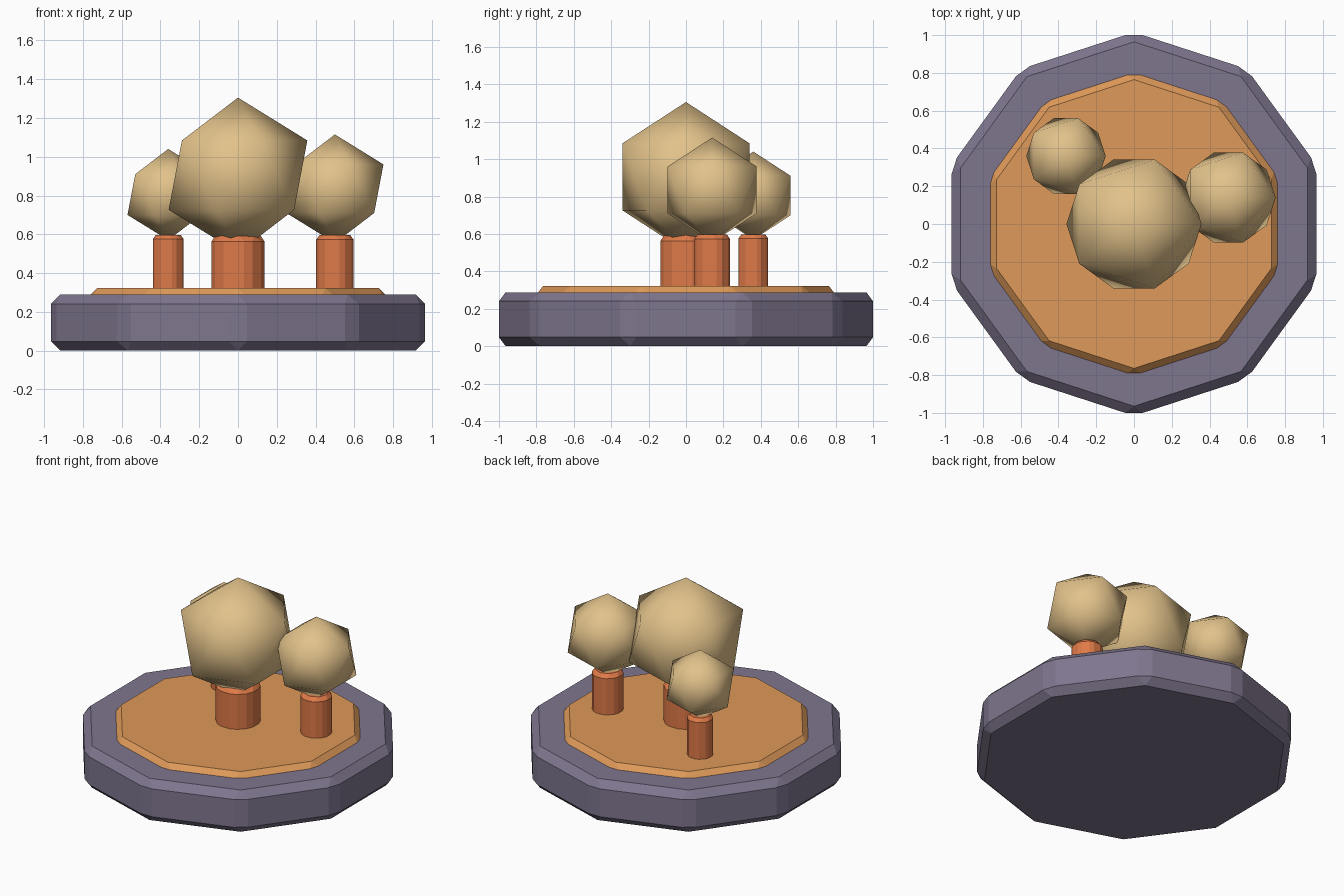
import bpy

cube = bpy.data.objects.get("Cube")
if cube:
    bpy.data.objects.remove(cube, do_unlink=True)


def material(name, rgb):
    mat = bpy.data.materials.new(name)
    mat.use_nodes = True
    mat.diffuse_color = (*rgb, 1)
    mat.node_tree.nodes["Principled BSDF"].inputs["Base Color"].default_value = (*rgb, 1)
    return mat


slate = material("slate purple", (0.21, 0.18, 0.27))
clay = material("orange clay", (0.73, 0.32, 0.10))
bark = material("red bark", (0.74, 0.195, 0.065))
straw = material("straw foliage", (0.76, 0.54, 0.255))


def prism(name, sides, radius, bottom, top, bevel, mat, x=0, y=0):
    """Upright prism with every edge chamfered."""
    bpy.ops.mesh.primitive_cylinder_add(
        vertices=sides, radius=radius, depth=top - bottom,
        location=(x, y, (top + bottom) / 2))
    obj = bpy.context.object
    obj.name = name
    obj.data.materials.append(mat)
    mod = obj.modifiers.new("chamfer", 'BEVEL')
    mod.width = bevel
    mod.segments = 1
    mod.limit_method = 'ANGLE'
    return obj


def crown(name, radius, x, y, z, mat):
    """Smooth shaded icosahedron of foliage."""
    bpy.ops.mesh.primitive_ico_sphere_add(subdivisions=1, radius=radius, location=(x, y, z))
    obj = bpy.context.object
    obj.name = name
    obj.data.materials.append(mat)
    bpy.ops.object.shade_smooth()


# Ground: plinth and the raised soil on it
prism("plinth", 10, 1.015, 0, 0.288, 0.048, slate)
prism("soil", 10, 0.80, 0.22, 0.322, 0.034, clay)

# Trees: name, x, y, trunk radius, chamfer, crown radius, crown height
trees = [
    ("large", 0, 0, 0.15, 0.034, 0.40, 0.905),
    ("medium", 0.5, 0.14, 0.106, 0.025, 0.28, 0.835),
    ("small", -0.36, 0.36, 0.088, 0.022, 0.235, 0.805),
]
for name, x, y, trunk_r, chamfer, crown_r, crown_z in trees:
    prism(name + "_trunk", 8, trunk_r, 0.25, 0.597, chamfer, bark, x, y)
    crown(name + "_crown", crown_r, x, y, crown_z, straw)
